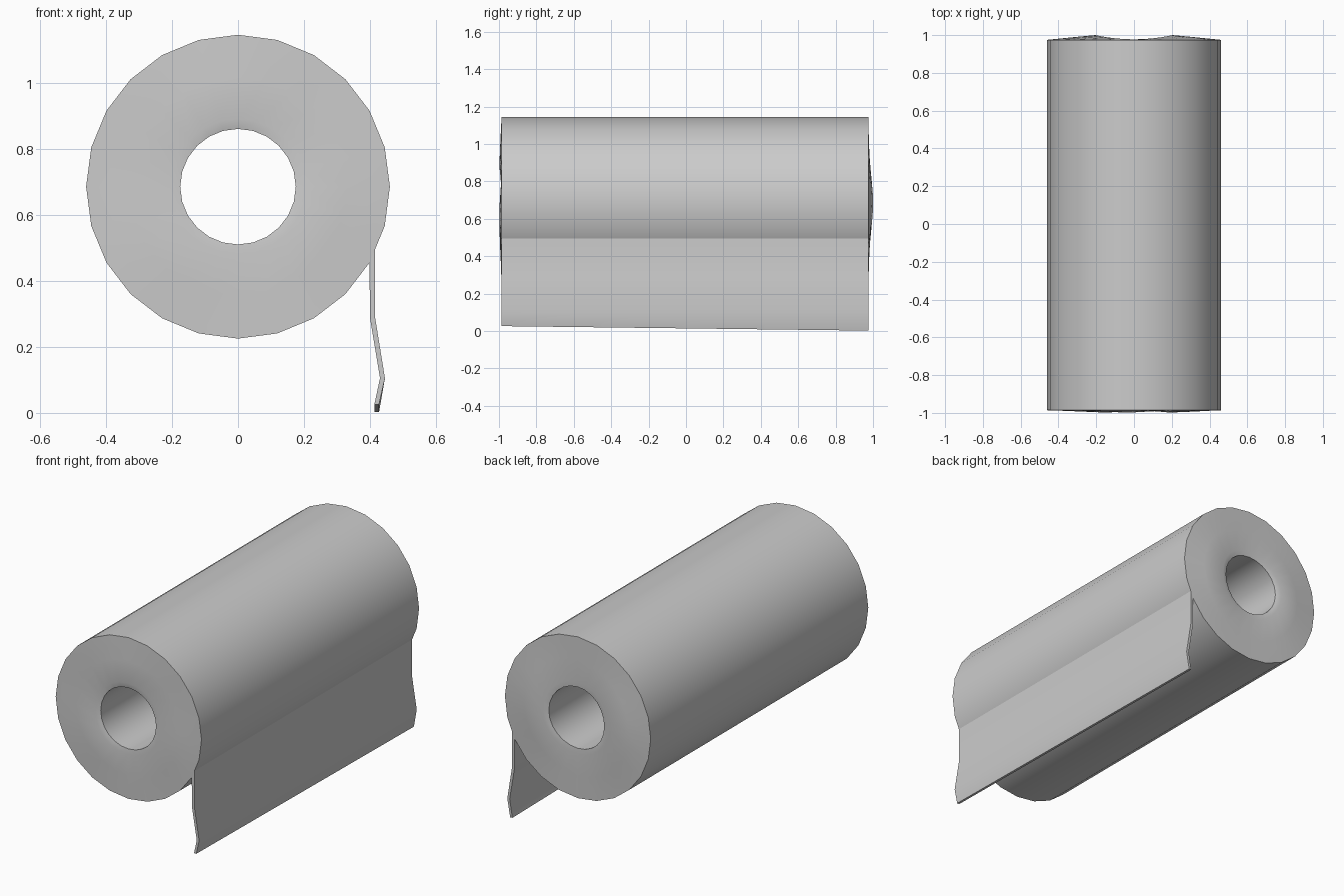
import bpy, bmesh
from math import sin, cos, pi

if "Cube" in bpy.data.objects:
    bpy.data.objects.remove(bpy.data.objects["Cube"])

N = 24
CZ = 0.685
Y_FRONT, Y_BACK = -0.986, 0.975


def finish(name, bm):
    bmesh.ops.recalc_face_normals(bm, faces=bm.faces[:])
    mesh = bpy.data.meshes.new(name)
    bm.to_mesh(mesh)
    bm.free()
    ob = bpy.data.objects.new(name, mesh)
    bpy.context.collection.objects.link(ob)
    bpy.ops.object.select_all(action='DESELECT')
    ob.select_set(True)
    bpy.context.view_layer.objects.active = ob
    bpy.ops.object.shade_smooth_by_angle(angle=0.7)
    return ob


def ring(bm, r, y):
    # y is a function of the angle, so paper ends can be slightly uneven
    return [bm.verts.new((r * sin(2 * pi * i / N), y(2 * pi * i / N),
                          CZ + r * cos(2 * pi * i / N))) for i in range(N)]


def front(amount):
    return lambda a: Y_FRONT - amount * (0.6 + 0.4 * cos(3 * a + 0.6))


def back(amount):
    return lambda a: Y_BACK + amount * (0.55 - 0.45 * cos(2 * a))


# Paper roll: closed loop of rings over the outside, both ends and the core hole
bm = bmesh.new()
rings = [ring(bm, r, y) for r, y in (
    (0.46, front(0)), (0.46, back(0)),
    (0.33, back(0.013)), (0.205, back(0.025)), (0.175, back(0.012)),
    (0.175, front(0.003)), (0.205, front(0.012)), (0.33, front(0.007)))]
for k, a in enumerate(rings):
    b = rings[(k + 1) % len(rings)]
    for i in range(N):
        j = (i + 1) % N
        bm.faces.new((a[i], a[j], b[j], b[i]))
finish("paper_roll", bm)

# Hanging sheet: wavy thin profile, lower edge torn at a slight slant
outer = [(0.415, 0.495), (0.415, 0.29), (0.445, 0.105), (0.427, 0)]
inner = [(0.398, 0.455), (0.40, 0.285), (0.43, 0.105), (0.413, 0)]
bm = bmesh.new()
sections = []
for y, end_z in ((Y_FRONT, 0.026), (Y_BACK, 0.002)):
    loop = [bm.verts.new((x, y, z if z > 0 else end_z))
            for x, z in outer + inner[::-1]]
    sections.append(loop)
    for i in range(3):
        bm.faces.new((loop[i], loop[i + 1], loop[6 - i], loop[7 - i]))
f, b = sections
for i in range(7):
    bm.faces.new((f[i], f[i + 1], b[i + 1], b[i]))
bm.faces.new((f[7], f[0], b[0], b[7]))
finish("loose_sheet", bm)
